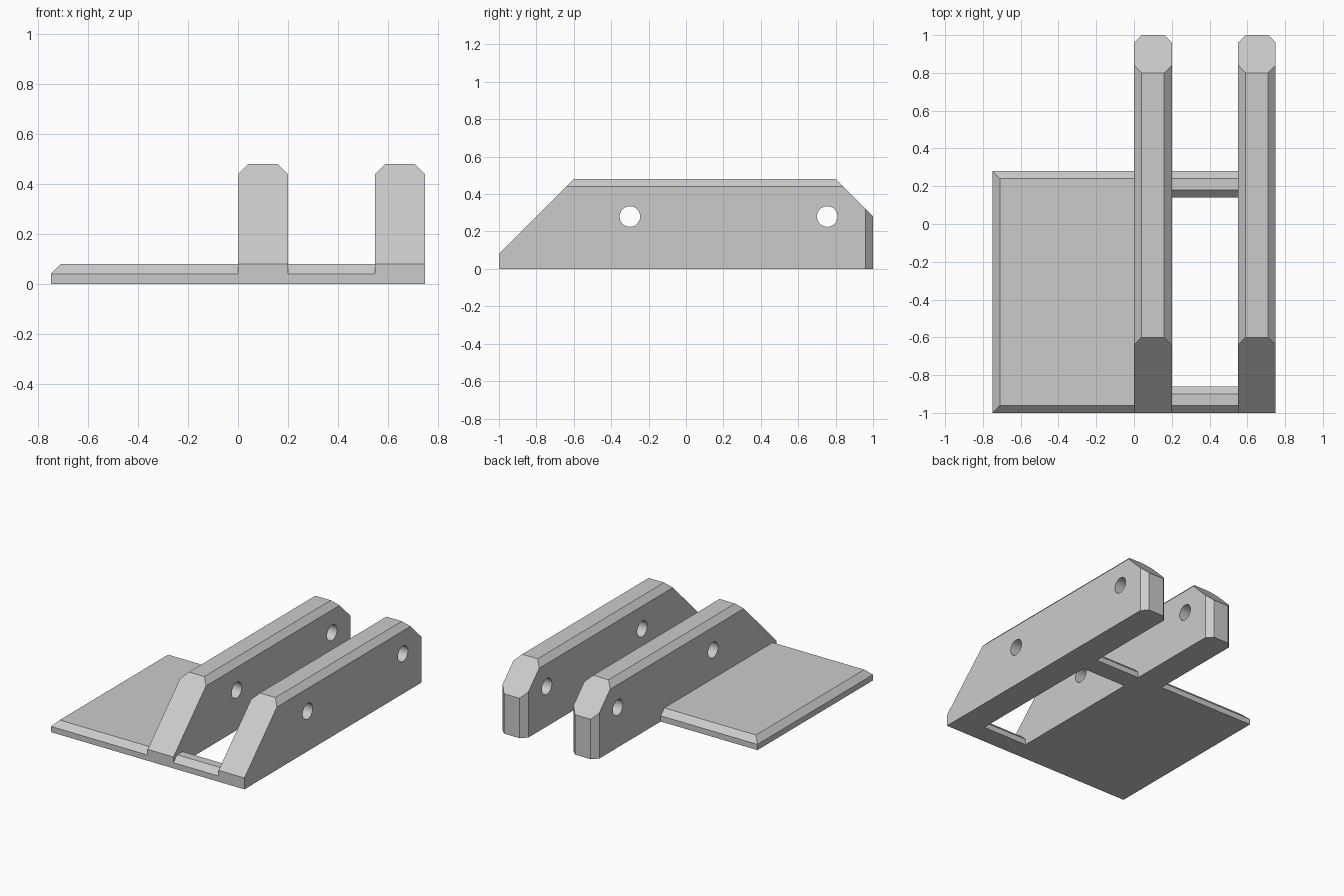
import bpy, bmesh
from mathutils import Vector

if "Cube" in bpy.data.objects:
    bpy.data.objects.remove(bpy.data.objects["Cube"])

C = 0.04  # chamfer size

grey = bpy.data.materials.new("light grey")
grey.diffuse_color = (0.6, 0.6, 0.6, 1)
grey.use_nodes = True
grey.node_tree.nodes["Principled BSDF"].inputs["Base Color"].default_value = grey.diffuse_color


def solid(name, profile, x0, x1, cuts=()):
    """Extrude a (y, z) profile along x, then slice off chamfers (point, normal)."""
    bm = bmesh.new()
    face = bm.faces.new([bm.verts.new((x0, y, z)) for y, z in profile])
    ext = bmesh.ops.extrude_face_region(bm, geom=[face])
    moved = [g for g in ext["geom"] if isinstance(g, bmesh.types.BMVert)]
    bmesh.ops.translate(bm, vec=(x1 - x0, 0, 0), verts=moved)
    for co, no in cuts:
        bmesh.ops.bisect_plane(bm, geom=bm.verts[:] + bm.edges[:] + bm.faces[:],
                               plane_co=co, plane_no=Vector(no).normalized(), clear_outer=True)
        bmesh.ops.holes_fill(bm, edges=[e for e in bm.edges if e.is_boundary])
    bmesh.ops.recalc_face_normals(bm, faces=bm.faces[:])
    me = bpy.data.meshes.new(name)
    bm.to_mesh(me)
    bm.free()
    me.materials.append(grey)
    ob = bpy.data.objects.new(name, me)
    bpy.context.collection.objects.link(ob)
    return ob


# Cutters for the two pin holes through both rails
cutters = []
for y in (-0.30, 0.755):
    bpy.ops.mesh.primitive_cylinder_add(vertices=32, radius=0.055, depth=1.2,
                                        location=(0.375, y, 0.28), rotation=(0, 1.5707963, 0))
    cutter = bpy.context.object
    cutter.name = "hole_cutter"
    cutter.data.materials.append(grey)
    cutter.hide_render = True
    cutter.hide_set(True)
    cutters.append(cutter)

# Two tall rails with chamfered top and rear edges
rail = [(-1, 0), (1, 0), (1, 0.28), (0.8, 0.48), (-0.6, 0.48), (-1, 0.08)]
for name, x0 in (("inner_rail", 0.0), ("outer_rail", 0.55)):
    x1 = x0 + 0.2
    ob = solid(name, rail, x0, x1, [
        ((x0 + C, 0, 0.48), (-1, 0, 1)), ((x1 - C, 0, 0.48), (1, 0, 1)),
        ((x0 + C, 1, 0), (-1, 1, 0)), ((x1 - C, 1, 0), (1, 1, 0))])
    for cutter in cutters:
        mod = ob.modifiers.new("pin_hole", 'BOOLEAN')
        mod.operation = 'DIFFERENCE'
        mod.solver = 'EXACT'
        mod.object = cutter
    # Bake the holes, then smooth their walls only
    bpy.ops.object.select_all(action='DESELECT')
    bpy.context.view_layer.objects.active = ob
    ob.select_set(True)
    for mod in ob.modifiers[:]:
        bpy.ops.object.modifier_apply(modifier=mod.name)
    bpy.ops.object.shade_smooth_by_angle(angle=0.4)


def slab(y0, y1):
    """Low profile with chamfered front and rear top edges."""
    return [(y0, 0), (y1, 0), (y1, 0.04), (y1 - C, 0.08), (y0 + C, 0.08), (y0, 0.04)]


# Side plate, also chamfered along its free edge
solid("side_plate", slab(-1, 0.28), -0.75, 0.0, [((-0.75 + C, 0, 0.08), (-1, 0, 1))])

# Cross bars joining the rails
solid("front_cross_bar", slab(-1, -0.86), 0.2, 0.55)
solid("rear_cross_bar", slab(0.14, 0.28), 0.2, 0.55)
